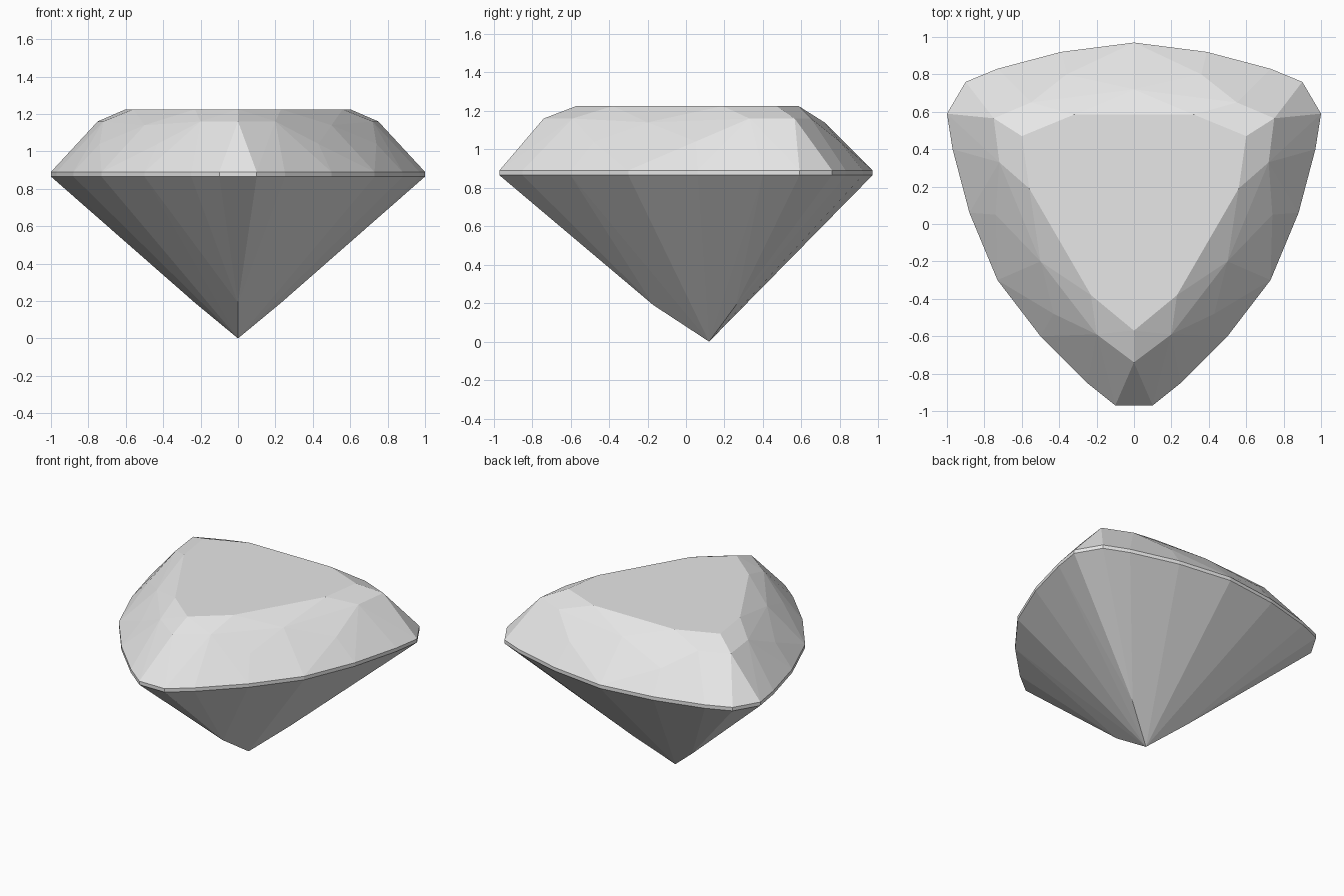
import bpy
import bmesh
import math

cube = bpy.data.objects.get("Cube")
if cube:
    bpy.data.objects.remove(cube, do_unlink=True)

GIRDLE_LOW, GIRDLE_HIGH, TABLE = 0.865, 0.89, 1.225

# Half outlines for x >= 0, from the front corner round to the back
outline = [(0.1, -0.97), (0.25, -0.85), (0.5, -0.6), (0.73, -0.3),
           (0.88, 0.06), (0.97, 0.4), (1.0, 0.59), (0.9, 0.76),
           (0.73, 0.83), (0.39, 0.92), (0, 0.97)]
table = [(0, -0.57), (0.23, -0.38), (0.56, 0.19), (0.6, 0.47), (0.32, 0.585)]
corner_stars = [(0, -0.74), (0.2, -0.59), (0.72, 0.33), (0.75, 0.565), (0.55, 0.65)]
side_stars = [(0.5, -0.2), (0, 0.72)]
breaks = [(0.43, -0.48), (0.74, 0.05), (0.36, 0.8)]
culet_breaks = [(0, -0.17), (0.23, 0.26)]

stone = bpy.data.materials.new("pale_grey_stone")
stone.use_nodes = True
stone.diffuse_color = (0.8, 0.8, 0.8, 1)
stone.node_tree.nodes["Principled BSDF"].inputs["Base Color"].default_value = (0.8, 0.8, 0.8, 1)


def ring(points, z):
    """Mirror a half outline and place it at height z."""
    right = [(x, y, z) for x, y in points]
    left = [(-x, y, z) for x, y in reversed(points) if x > 0]
    return right + left


def faceted_part(name, points, open_heights):
    """Wrap points in flat facets, leaving the joining caps open."""
    bm = bmesh.new()
    for p in points:
        bm.verts.new(p)
    hull = bmesh.ops.convex_hull(bm, input=bm.verts[:])
    unused = {v for v in hull["geom_interior"] + hull["geom_unused"]
              if isinstance(v, bmesh.types.BMVert)}
    bmesh.ops.delete(bm, geom=list(unused), context="VERTS")
    caps = [f for f in bm.faces
            if any(all(abs(v.co.z - z) < 0.001 for v in f.verts) for z in open_heights)]
    bmesh.ops.delete(bm, geom=caps, context="FACES")
    bmesh.ops.dissolve_limit(bm, angle_limit=math.radians(1),
                             verts=bm.verts[:], edges=bm.edges[:])
    bmesh.ops.recalc_face_normals(bm, faces=bm.faces[:])
    # Open shells: point every facet away from the middle of the stone
    for f in bm.faces:
        c = f.calc_center_median()
        c.z -= 0.87
        if f.normal.dot(c) < 0:
            f.normal_flip()
    mesh = bpy.data.meshes.new(name)
    bm.to_mesh(mesh)
    bm.free()
    mesh.materials.append(stone)
    obj = bpy.data.objects.new(name, mesh)
    bpy.context.collection.objects.link(obj)
    return obj


# Crown: table, star facets and sloping facets down to the girdle
faceted_part("crown",
             ring(table, TABLE) + ring(corner_stars, 1.16) + ring(side_stars, 1.14)
             + ring(breaks, 1.04) + ring(outline, GIRDLE_HIGH),
             [GIRDLE_HIGH])

# Girdle: thin upright band
faceted_part("girdle", ring(outline, GIRDLE_LOW) + ring(outline, GIRDLE_HIGH),
             [GIRDLE_LOW, GIRDLE_HIGH])

# Pavilion: long facets down to the off-centre point
faceted_part("pavilion",
             ring(outline, GIRDLE_LOW) + ring(culet_breaks, 0.19) + [(0, 0.12, 0)],
             [GIRDLE_LOW])
